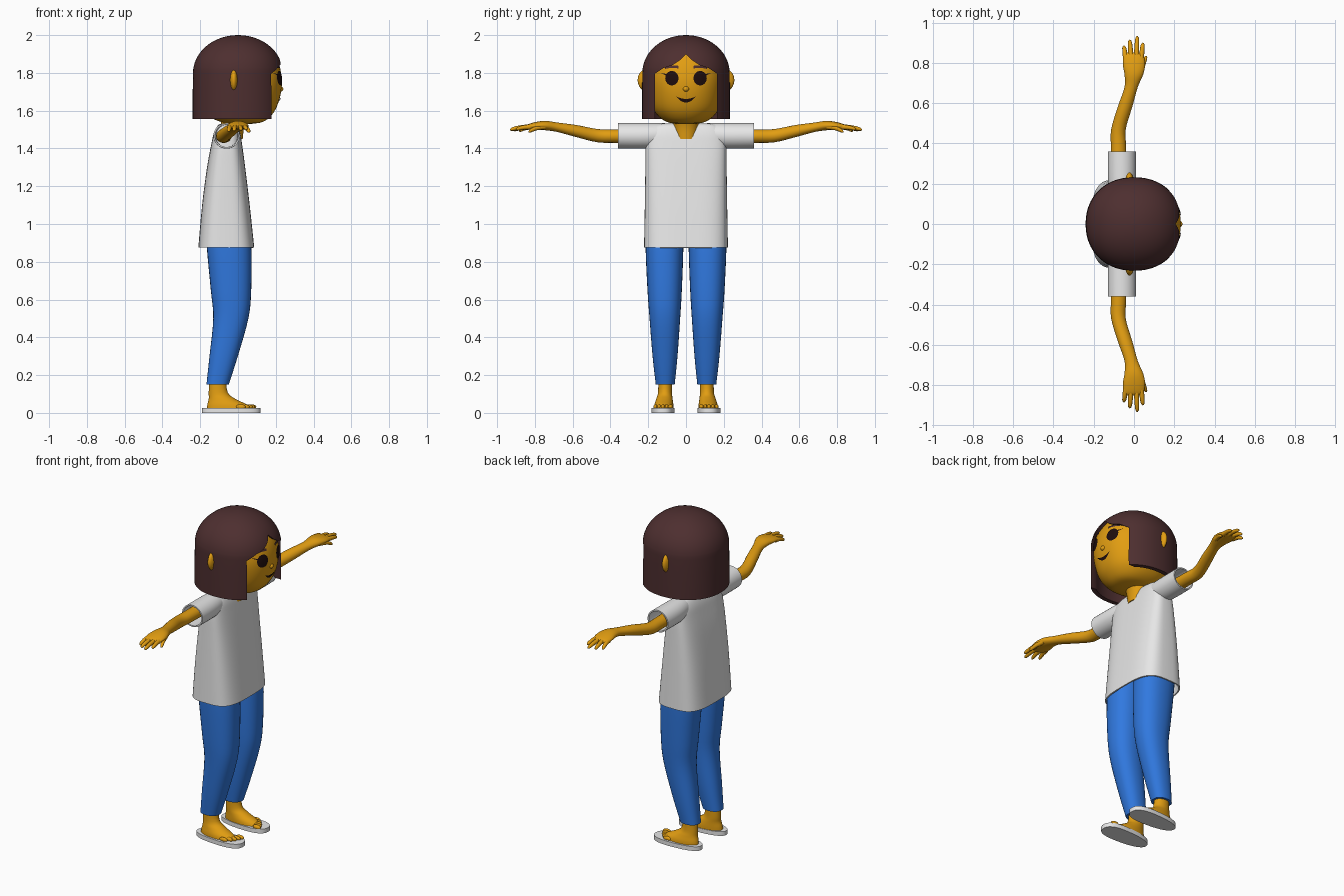
import bpy, bmesh, math
from mathutils import Vector
from mathutils.bvhtree import BVHTree

cube = bpy.data.objects.get("Cube")
if cube:
    bpy.data.objects.remove(cube)


def material(name, r, g, b):
    m = bpy.data.materials.new(name)
    m.use_nodes = True
    m.diffuse_color = (r, g, b, 1)
    bsdf = next(n for n in m.node_tree.nodes if n.type == 'BSDF_PRINCIPLED')
    bsdf.inputs["Base Color"].default_value = (r, g, b, 1)
    bsdf.inputs["Roughness"].default_value = 0.8
    return m


SKIN = material("golden_skin", 0.76, 0.34, 0.006)
HAIR = material("dark_brown_hair", 0.075, 0.028, 0.029)
WHITE = material("white_cloth", 0.8, 0.8, 0.8)
BLUE = material("blue_denim", 0.03, 0.19, 0.74)
DARK = material("eye_dark", 0.013, 0.004, 0.004)


def finish(name, bm, mat):
    bmesh.ops.recalc_face_normals(bm, faces=bm.faces)
    me = bpy.data.meshes.new(name)
    bm.to_mesh(me)
    bm.free()
    me.materials.append(mat)
    me.polygons.foreach_set("use_smooth", [True] * len(me.polygons))
    me.set_sharp_from_angle(angle=math.radians(40))
    ob = bpy.data.objects.new(name, me)
    bpy.context.collection.objects.link(ob)
    return ob


def bake(ob):
    # turn the modifier stack into plain mesh
    bpy.context.view_layer.update()
    ev = ob.evaluated_get(bpy.context.evaluated_depsgraph_get())
    ob.data = bpy.data.meshes.new_from_object(ev)
    ob.modifiers.clear()
    ob.data.set_sharp_from_angle(angle=math.radians(40))


def smooth_stations(st, sub):
    out = []
    for i in range(len(st) - 1):
        p0, p1, p2, p3 = (st[max(0, min(len(st) - 1, i + k))] for k in (-1, 0, 1, 2))
        for j in range(sub):
            t = j / sub
            out.append([0.5 * (2 * b + (c - a) * t + (2 * a - 5 * b + 4 * c - d) * t * t
                               + (3 * b - a - 3 * c + d) * t ** 3)
                        for a, b, c, d in zip(p0, p1, p2, p3)])
    return out + [list(st[-1])]


def loft(name, mat, stations, axis='z', side=1, n=32, power=2, sub=4, open_ends=False):
    """Stations are (distance on axis, centre u, centre v, radius u, radius v)."""
    bm = bmesh.new()
    rings = []
    for t, cu, cv, ru, rv in smooth_stations(stations, sub):
        ring = []
        for k in range(n):
            c, s = math.cos(math.tau * k / n), math.sin(math.tau * k / n)
            u = cu + ru * math.copysign(abs(c) ** (2 / power), c)
            v = cv + rv * math.copysign(abs(s) ** (2 / power), s)
            p = (u, side * v, t) if axis == 'z' else (u, side * t, v)
            ring.append(bm.verts.new(p))
        rings.append(ring)
    for a, b in zip(rings, rings[1:]):
        for k in range(n):
            bm.faces.new((a[k], a[(k + 1) % n], b[(k + 1) % n], b[k]))
    if not open_ends:
        bm.faces.new(rings[0])
        bm.faces.new(rings[-1])
    return finish(name, bm, mat)


def ball(name, mat, centre, radii):
    bm = bmesh.new()
    bmesh.ops.create_uvsphere(bm, u_segments=24, v_segments=16, radius=1)
    bmesh.ops.scale(bm, vec=radii, verts=bm.verts)
    bmesh.ops.translate(bm, vec=centre, verts=bm.verts)
    return finish(name, bm, mat)


def thicken(ob, thickness):
    mod = ob.modifiers.new("cloth", 'SOLIDIFY')
    mod.thickness = thickness
    mod.offset = -1
    bake(ob)


# Head and neck
head = loft("head", SKIN, [
    (1.53, 0.02, 0, 0.05, 0.05), (1.54, 0.02, 0, 0.11, 0.10), (1.57, 0.01, 0, 0.162, 0.145),
    (1.62, 0.01, 0, 0.195, 0.178), (1.70, 0.01, 0, 0.218, 0.195), (1.78, 0.01, 0, 0.221, 0.2),
    (1.86, 0.0, 0, 0.21, 0.185), (1.92, 0.0, 0, 0.165, 0.15), (1.95, 0, 0, 0.08, 0.08)], n=48, power=2.2)
loft("neck", SKIN, [(1.45, -0.03, 0, 0.055, 0.06), (1.51, -0.028, 0, 0.06, 0.065),
                    (1.57, -0.02, 0, 0.07, 0.07)])

# Bobbed hair: thick dome with a face opening under a parted fringe
dome = [(1.8 + 0.2 * math.sin(a), 0, 0, 0.238 * math.cos(a), 0.231 * math.cos(a))
        for a in [math.radians(d) for d in range(0, 90, 8)] + [math.radians(89)]]
hair = loft("hair", HAIR, [(1.555, 0, 0, 0.24, 0.232), (1.68, 0, 0, 0.24, 0.232)] + dome,
            n=64, power=2.15, sub=2)
inner = loft("hair_hollow", HAIR, [(1.5, 0, 0, 0.215, 0.206), (1.8, 0, 0, 0.212, 0.204),
                                   (1.9, 0, 0, 0.17, 0.165)], n=64, power=2.15)
half = [(0.165, 1.5), (0.165, 1.795), (0.12, 1.825), (0.07, 1.842), (0.03, 1.868)]
outline = half + [(0, 1.9)] + [(-y, z) for y, z in reversed(half)]
bm = bmesh.new()
front = bm.faces.new([bm.verts.new((0.1, y, z)) for y, z in outline])
ext = bmesh.ops.extrude_face_region(bm, geom=[front])
bmesh.ops.translate(bm, vec=(0.3, 0, 0), verts=[v for v in ext["geom"] if isinstance(v, bmesh.types.BMVert)])
opening = finish("face_opening", bm, HAIR)
for cutter in (inner, opening):
    cutter.hide_render = True
    mod = hair.modifiers.new("cut", 'BOOLEAN')
    mod.operation = 'DIFFERENCE'
    mod.solver = 'EXACT'
    mod.object = cutter
bake(hair)
for cutter in (inner, opening):
    bpy.data.objects.remove(cutter)

# Painted face details: thin patches wrapped on the head
src = bmesh.new()
src.from_mesh(head.data)
skin_tree = BVHTree.FromBMesh(src)


def patch(name, mat, y0, y1, top, bottom, side=1, lift=0.005, nu=20, nv=5):
    bm = bmesh.new()
    grid = []
    for i in range(nu + 1):
        t = i / nu
        y = y0 + (y1 - y0) * (1 - math.cos(math.pi * t)) / 2
        col = []
        for j in range(nv + 1):
            z = bottom(y) + (top(y) - bottom(y)) * j / nv
            hit = skin_tree.ray_cast(Vector((1, side * y, z)), Vector((-1, 0, 0)))[0]
            col.append(bm.verts.new((hit.x + lift, side * y, z)))
        grid.append(col)
    for a, b in zip(grid, grid[1:]):
        for j in range(nv):
            bm.faces.new((a[j], b[j], b[j + 1], a[j + 1]))
    bmesh.ops.remove_doubles(bm, verts=bm.verts, dist=0.0002)
    ob = finish(name, bm, mat)
    if ob.data.polygons[len(ob.data.polygons) // 2].normal.x < 0:
        ob.data.flip_normals()
    return ob


def eye_arc(y):
    return 0.038 * math.sqrt(max(0, 1 - ((y - 0.075) / 0.035) ** 2))


for side, label in ((1, "left"), (-1, "right")):
    patch(label + "_eye", DARK, 0.04, 0.11, lambda y: 1.772 + eye_arc(y),
          lambda y: 1.772 - eye_arc(y), side)
    patch(label + "_eyelash", DARK, 0.1, 0.132, lambda y: 1.793 + 0.2 * (y - 0.1),
          lambda y: 1.783 + 0.5 * (y - 0.1), side, nu=4, nv=1)
    patch(label + "_eyebrow", HAIR, 0.04, 0.112, lambda y: 1.84 - 3 * (y - 0.07) ** 2,
          lambda y: 1.826 - 3 * (y - 0.07) ** 2, side, nu=8, nv=2)
patch("mouth", DARK, -0.052, 0.052, lambda y: 1.662 + 5 * y * y,
      lambda y: 1.643 + 12 * y * y, nv=2)
ball("nose", SKIN, (0.226, 0, 1.715), (0.014, 0.016, 0.014))

# Shirt body
shirt = loft("shirt_body", WHITE, [
    (0.875, -0.062, 0, 0.148, 0.222), (1.1, -0.064, 0, 0.126, 0.218), (1.3, -0.063, 0, 0.101, 0.215),
    (1.42, -0.06, 0, 0.082, 0.213), (1.48, -0.058, 0, 0.07, 0.205), (1.52, -0.056, 0, 0.052, 0.17),
    (1.533, -0.055, 0, 0.03, 0.12)], n=64, power=3.4, open_ends=True)
thicken(shirt, 0.008)

# Paired limbs and clothes
for side, label in ((1, "left"), (-1, "right")):
    ball(label + "_ear", SKIN, (-0.022, side * 0.205, 1.762), (0.022, 0.051, 0.06))

    sleeve = loft(label + "_sleeve", WHITE, [
        (0.07, -0.058, 1.476, 0.05, 0.057), (0.2, -0.06, 1.467, 0.068, 0.067),
        (0.36, -0.06, 1.467, 0.07, 0.067)], 'y', side, open_ends=True)
    thicken(sleeve, 0.008)

    loft(label + "_arm", SKIN, [
        (0.2, -0.075, 1.465, 0.04, 0.036), (0.38, -0.077, 1.465, 0.038, 0.035),
        (0.47, -0.077, 1.468, 0.036, 0.035), (0.58, -0.045, 1.492, 0.036, 0.032),
        (0.68, -0.014, 1.512, 0.033, 0.025), (0.74, -0.001, 1.521, 0.046, 0.025),
        (0.79, 0.0, 1.52, 0.055, 0.021), (0.835, -0.002, 1.515, 0.05, 0.014),
        (0.85, -0.002, 1.513, 0.036, 0.006)], 'y', side)

    # Fingers and thumb: root x, root y, tip x, tip y, tip z
    for i, (x0, y0, x1, y1, z1) in enumerate([
            (-0.04, 0.81, -0.05, 0.885, 1.492), (-0.014, 0.82, -0.021, 0.915, 1.496),
            (0.012, 0.82, 0.016, 0.933, 1.499), (0.035, 0.81, 0.044, 0.9, 1.502),
            (0.03, 0.745, 0.06, 0.835, 1.487)]):
        loft(f"{label}_finger_{i + 1}", SKIN, [
            (y0 + (y1 - y0) * t, x0 + (x1 - x0) * t, 1.515 + (z1 - 1.515) * t * t, r, r)
            for t, r in ((0, 0.014), (0.5, 0.012), (0.85, 0.01), (0.96, 0.006), (1, 0.001))],
            'y', side, n=12, sub=2)

    loft(label + "_trouser_leg", BLUE, [
        (0.15, -0.108, 0.11, 0.059, 0.05), (0.3, -0.076, 0.111, 0.075, 0.066),
        (0.5, -0.038, 0.112, 0.093, 0.081), (0.65, -0.037, 0.113, 0.107, 0.091),
        (0.875, -0.047, 0.114, 0.118, 0.1), (1.0, -0.055, 0.114, 0.115, 0.098)],
        'z', side, power=2.3)

    loft(label + "_foot", SKIN, [
        (0.02, -0.045, 0.118, 0.12, 0.052), (0.045, -0.058, 0.117, 0.104, 0.05),
        (0.075, -0.085, 0.114, 0.07, 0.043), (0.11, -0.105, 0.111, 0.05, 0.037),
        (0.2, -0.108, 0.11, 0.044, 0.036)], 'z', side)
    for i in range(5):
        ball(f"{label}_toe_{i + 1}", SKIN,
             (0.071 - 0.006 * i - 0.002 * i * i, side * (0.082 + 0.02 * i), 0.032),
             (0.026, 0.013 if i == 0 else 0.0105, 0.013))

    # Flat sandal sole, wider at the toes
    sole = loft(label + "_sole", WHITE, [(0, -0.035, 0.122, 0.155, 0.06), (0.026, -0.035, 0.122, 0.155, 0.06)],
                'z', side, n=48, power=2.5, sub=1)
    for v in sole.data.vertices:
        v.co.y = side * (0.122 + (side * v.co.y - 0.122) * (1 + 0.9 * (v.co.x + 0.035)))
